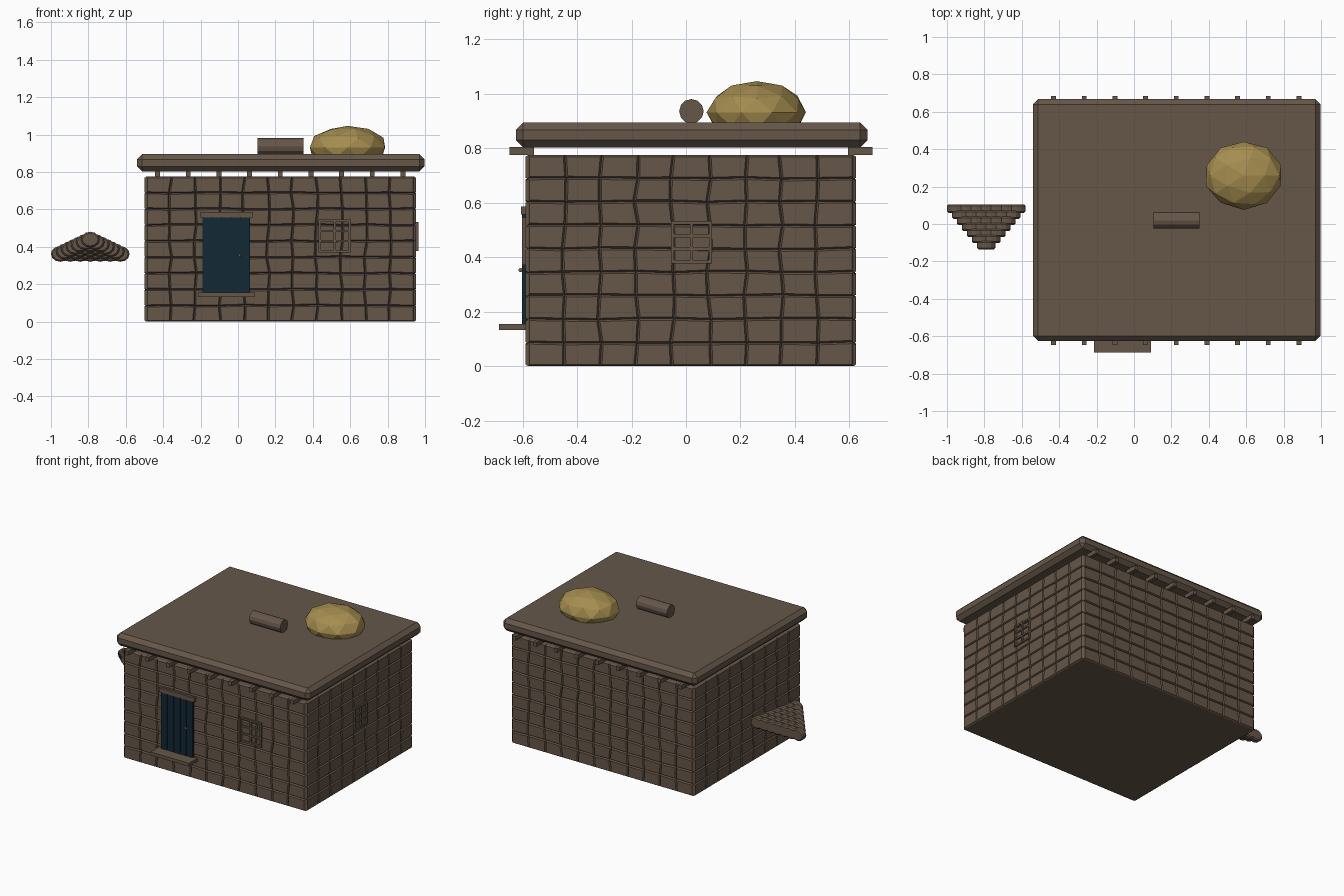
import bpy, bmesh, random
from math import radians
from mathutils import Matrix, Vector

random.seed(4)
if "Cube" in bpy.data.objects:
    bpy.data.objects.remove(bpy.data.objects["Cube"])


def material(name, rgb):
    mat = bpy.data.materials.new(name)
    mat.use_nodes = True
    mat.diffuse_color = (*rgb, 1)
    mat.node_tree.nodes["Principled BSDF"].inputs["Base Color"].default_value = (*rgb, 1)
    return mat


BROWN = material("earthy brown", (0.133, 0.095, 0.066))
STRAW = material("straw gold", (0.38, 0.27, 0.08))
BLUE = material("dark blue paint", (0.006, 0.021, 0.036))


def finish(bm, name, mat):
    mesh = bpy.data.meshes.new(name)
    bm.to_mesh(mesh)
    bm.free()
    mesh.materials.append(mat)
    obj = bpy.data.objects.new(name, mesh)
    bpy.context.collection.objects.link(obj)
    return obj


def add_box(bm, lo, hi):
    lo, hi = Vector(lo), Vector(hi)
    size = hi - lo
    bmesh.ops.create_cube(bm, size=1, matrix=Matrix.Translation((lo + hi) / 2)
                          @ Matrix.Diagonal((*size, 1)))


def box(name, lo, hi, mat=BROWN, bevel=0):
    bm = bmesh.new()
    add_box(bm, lo, hi)
    if bevel:
        bmesh.ops.bevel(bm, geom=bm.edges[:], offset=bevel, segments=1, affect='EDGES')
    return finish(bm, name, mat)


# Solid core, at the depth of the mortar joints
X0, X1, Y0, Y1, TOP = -0.49, 0.942, -0.58, 0.615, 0.775
box("wall_core", (X0, Y0, 0), (X1, Y1, TOP))


# Uneven stone blocks raised from each wall
def stone_wall(name, center, angle, width, cols, rows=9):
    bm = bmesh.new()
    bmesh.ops.create_grid(bm, x_segments=cols, y_segments=rows, size=0.5)
    for v in bm.verts:
        inside_x, inside_y = abs(v.co.x) < 0.49, abs(v.co.y) < 0.49
        v.co.x = v.co.x * width + inside_x * random.uniform(-0.009, 0.009)
        v.co.y = v.co.y * TOP + inside_y * random.uniform(-0.003, 0.003)
    bm.transform(Matrix.Translation(center) @ Matrix.Rotation(radians(angle), 4, 'Z')
                 @ Matrix.Rotation(radians(90), 4, 'X'))
    bm.normal_update()
    bmesh.ops.inset_individual(bm, faces=bm.faces[:], thickness=0.006, depth=0.01,
                               use_even_offset=True)
    finish(bm, name, BROWN)


mid_x, mid_y, mid_z = (X0 + X1) / 2, (Y0 + Y1) / 2, TOP / 2
stone_wall("front_stones", (mid_x, Y0, mid_z), 0, X1 - X0, 11)
stone_wall("left_stones", (X1, mid_y, mid_z), 90, Y1 - Y0, 9)
stone_wall("back_stones", (mid_x, Y1, mid_z), 180, X1 - X0, 11)
stone_wall("right_stones", (X0, mid_y, mid_z), 270, Y1 - Y0, 9)

# Chamfered roof slab and the short beam ends that carry it
box("roof_slab", (-0.54, -0.625, 0.803), (0.997, 0.667, 0.895), bevel=0.027)
bm = bmesh.new()
for i in range(9):
    x = -0.43 + i * 0.164
    for y in (-0.648, 0.595):
        add_box(bm, (x - 0.013, y, 0.775), (x + 0.013, y + 0.09, 0.805))
finish(bm, "beam_ends", BROWN)

# Log lying on the roof
bm = bmesh.new()
bmesh.ops.create_cone(bm, cap_ends=True, segments=12, radius1=0.045, radius2=0.045, depth=0.245,
                      matrix=Matrix.Translation((0.228, 0.02, 0.936))
                      @ Matrix.Rotation(radians(90), 4, 'Y'))
finish(bm, "roof_log", BROWN)

# Faceted straw heap
bm = bmesh.new()
bmesh.ops.create_icosphere(bm, subdivisions=2, radius=1)
for v in bm.verts:
    v.co *= random.uniform(0.98, 1.02)
bm.transform(Matrix.Translation((0.587, 0.26, 0.932)) @ Matrix.Diagonal((0.21, 0.182, 0.114, 1)))
finish(bm, "straw_heap", STRAW)

# Planked door with lintel, doorstep and knob
bm = bmesh.new()
board = 0.051
for i in range(5):
    x = -0.19 + i * board
    add_box(bm, (x + 0.002, -0.603, 0.155), (x + board - 0.002, -0.58, 0.558))
add_box(bm, (-0.19, -0.597, 0.155), (0.065, -0.58, 0.558))
finish(bm, "door", BLUE)
box("door_lintel", (-0.2, -0.606, 0.557), (0.08, -0.575, 0.587))
box("doorstep", (-0.214, -0.686, 0.132), (0.092, -0.575, 0.155))
bm = bmesh.new()
bmesh.ops.create_icosphere(bm, subdivisions=2, radius=0.008,
                           matrix=Matrix.Translation((0.01, -0.608, 0.353)))
finish(bm, "door_knob", STRAW)


# Window lattice of two by three panes, lying on the stones
def window(name, center, angle, width, height):
    bm = bmesh.new()
    w, h, bar = width / 2, height / 2, 0.006
    for x in (-w + bar, 0, w - bar):
        add_box(bm, (x - bar, -0.012, -h), (x + bar, 0.01, h))
    for i in range(4):
        z = (h - bar) * (i * 2 / 3 - 1)
        add_box(bm, (-w, -0.01, z - bar), (w, 0.01, z + bar))
    bm.transform(Matrix.Translation(center) @ Matrix.Rotation(radians(angle), 4, 'Z'))
    finish(bm, name, BROWN)


window("front_window", (0.517, Y0 - 0.01, 0.458), 0, 0.172, 0.175)
window("left_window", (X1 + 0.01, 0.02, 0.455), 90, 0.152, 0.155)

# Sloping stack of short logs beside the right wall, one log fewer in each row
bm = bmesh.new()
for row in range(7):
    count = 7 - row
    for i in range(count):
        x = -0.79 + (i - (count - 1) / 2) * 0.0535
        place = Matrix.Translation((x, 0.082 - row * 0.0325, 0.362 + row * 0.0128))
        shape = Matrix.Diagonal((1, 1, 0.84, 1)) @ Matrix.Rotation(radians(90), 4, 'X')
        bmesh.ops.create_cone(bm, cap_ends=True, segments=12, radius1=0.05, radius2=0.05,
                              depth=0.044, matrix=place @ shape)
rims = [e for e in bm.edges if any(len(f.verts) > 4 for f in e.link_faces)]
bmesh.ops.bevel(bm, geom=rims, offset=0.008, segments=1, affect='EDGES')
finish(bm, "log_stack", BROWN)
